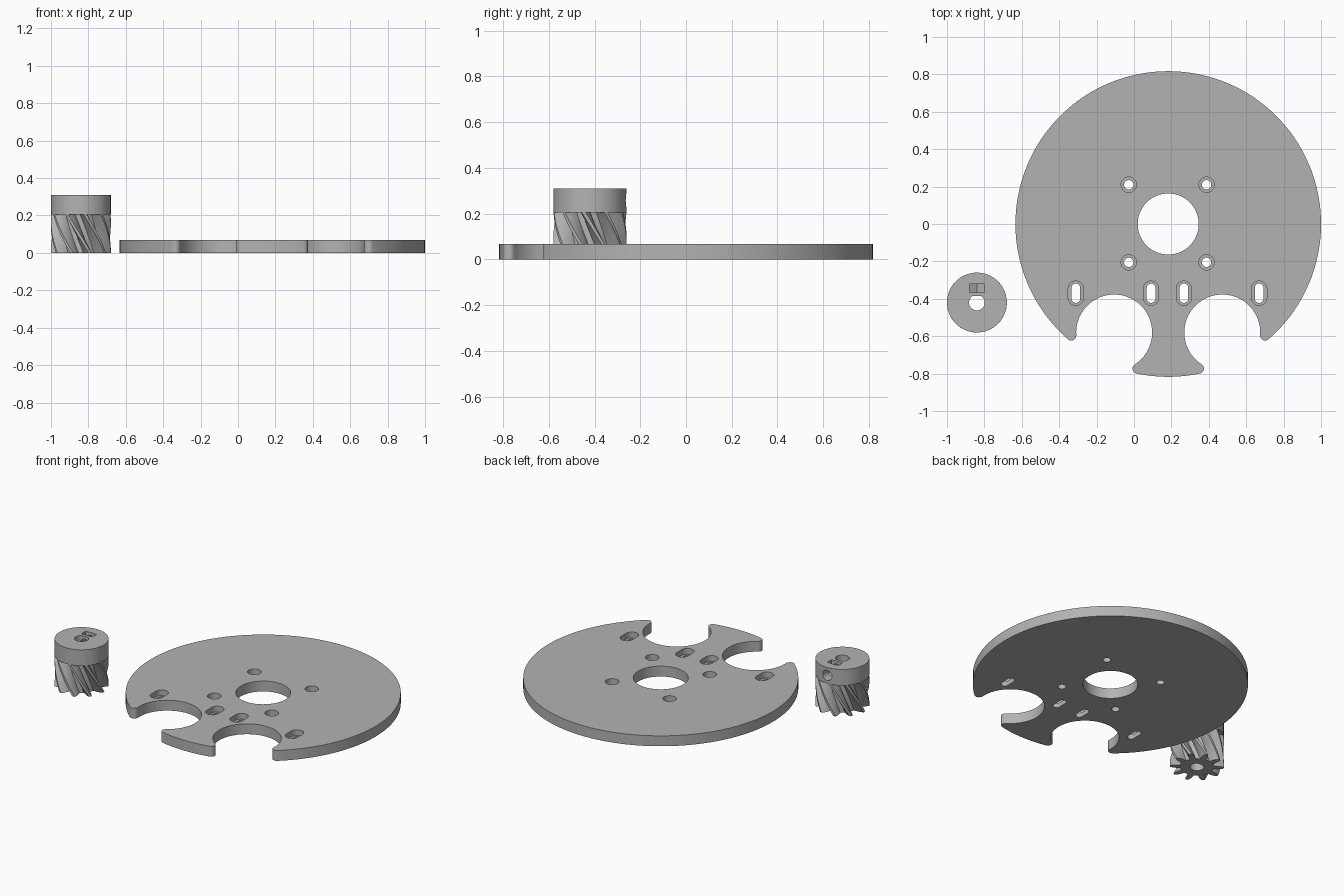
import bpy, bmesh, math
from mathutils import Vector

if "Cube" in bpy.data.objects:
    bpy.data.objects.remove(bpy.data.objects["Cube"])

grey = bpy.data.materials.new("mid_grey")
grey.diffuse_color = (0.45, 0.45, 0.45, 1)
grey.use_nodes = True
grey.node_tree.nodes["Principled BSDF"].inputs["Base Color"].default_value = grey.diffuse_color

DISC = Vector((0.183, 0.0))
R, THICK = 0.817, 0.068
NOTCH_R, FILLET = 0.203, 0.027
NOTCH_Y, NOTCH_DX = -0.58, 0.289
GEAR = Vector((-0.84, -0.42))
GEAR_R, GEAR_H, TOP = 0.16, 0.205, 0.31


def arc(c, r, a0, a1, n):
    return [(c[0] + r * math.cos(a0 + (a1 - a0) * i / n),
             c[1] + r * math.sin(a0 + (a1 - a0) * i / n)) for i in range(n + 1)]


def circle(c, r, n=48):
    return arc(c, r, 0, math.tau, n)[:-1]


def slot(c, r, half):
    """Vertical round-ended slot outline."""
    d = half - r
    return (arc((c[0], c[1] + d), r, 0, math.pi, 16)
            + arc((c[0], c[1] - d), r, math.pi, math.tau, 16))


def prism(name, pts, z0, z1, twist=0.0, steps=1, centre=(0, 0)):
    """Extrude an outline upwards, optionally twisting it about a centre."""
    bm = bmesh.new()
    rings = []
    for s in range(steps + 1):
        t = s / steps
        ca, sa = math.cos(twist * t), math.sin(twist * t)
        ring = []
        for x, y in pts:
            dx, dy = x - centre[0], y - centre[1]
            ring.append(bm.verts.new((centre[0] + ca * dx - sa * dy,
                                      centre[1] + sa * dx + ca * dy,
                                      z0 + (z1 - z0) * t)))
        rings.append(ring)
    n = len(pts)
    for a, b in zip(rings, rings[1:]):
        for i in range(n):
            j = (i + 1) % n
            bm.faces.new((a[i], a[j], b[j], b[i]))
    bm.faces.new(rings[0][::-1])
    bm.faces.new(rings[-1])
    bmesh.ops.recalc_face_normals(bm, faces=bm.faces)
    mesh = bpy.data.meshes.new(name)
    bm.to_mesh(mesh)
    bm.free()
    mesh.materials.append(grey)
    ob = bpy.data.objects.new(name, mesh)
    bpy.context.collection.objects.link(ob)
    return ob


def cut(ob, cutters):
    """Subtract each cutter, apply, and remove the cutter."""
    bpy.context.view_layer.objects.active = ob
    for c in cutters:
        c.hide_render = True
        m = ob.modifiers.new("cut", 'BOOLEAN')
        m.operation, m.solver, m.object = 'DIFFERENCE', 'EXACT', c
        bpy.ops.object.modifier_apply(modifier=m.name)
        bpy.data.objects.remove(c)


def smooth(ob, deg=30):
    bpy.ops.object.select_all(action='DESELECT')
    ob.select_set(True)
    bpy.context.view_layer.objects.active = ob
    bpy.ops.object.shade_smooth_by_angle(angle=math.radians(deg))


# --- Plate outline: right half, from the top round to the bottom middle ---
def angle(v):
    return math.atan2(v[1], v[0])


N = Vector((NOTCH_DX, NOTCH_Y))
d, ra, rb = N.length, R - FILLET, NOTCH_R + FILLET
along = (ra * ra - rb * rb + d * d) / (2 * d)
h = math.sqrt(ra * ra - along * along)
u = N / d
perp = Vector((-u.y, u.x))
outer, inner = u * along + perp * h, u * along - perp * h   # fillet centres

half = arc((0, 0), R, math.pi / 2, angle(outer), 64)
a0, a1 = angle(outer), angle(N - outer)
while a1 > a0:
    a1 -= math.tau
half += arc(outer, FILLET, a0, a1, 10)[1:]
a0, a1 = angle(outer - N), angle(inner - N)
while a1 < a0:
    a1 += math.tau
half += arc(N, NOTCH_R, a0, a1, 40)[1:]
a0, a1 = angle(N - inner), angle(inner)
while a1 > a0:
    a1 -= math.tau
half += arc(inner, FILLET, a0, a1, 10)[1:]
half += arc((0, 0), R, angle(inner), -math.pi / 2, 8)[1:]
outline = half + [(-x, y) for x, y in half[-2:0:-1]]
plate = prism("motor_plate", [(x + DISC.x, y) for x, y in outline], 0, THICK)

# --- Plate centre hole, stepped screw holes and stepped slots ---
STEP = 0.03
cutters = [prism("centre_cutter", circle(DISC, 0.163, 72), -0.1, 0.2)]
for sx in (-1, 1):
    for y in (0.21, -0.205):
        c = (DISC.x - 0.003 + sx * 0.208, y)
        cutters += [prism("screw_cutter", circle(c, 0.025, 32), -0.1, 0.2),
                    prism("head_cutter", circle(c, 0.041, 32), STEP, 0.2)]
    for dx in (0.088, 0.49):
        c = (DISC.x - 0.004 + sx * dx, -0.37)
        cutters += [prism("slot_cutter", slot(c, 0.023, 0.052), -0.1, 0.2),
                    prism("slot_head_cutter", slot(c, 0.041, 0.065), STEP, 0.2)]
cut(plate, cutters)
smooth(plate)

# --- Shaft bore with one flat ---
bore = [(x, min(y, GEAR.y + 0.036)) for x, y in circle(GEAR, 0.042, 40)]

# --- Helical gear ---
TEETH = 10
profile = []
for i in range(TEETH):
    base = math.tau * i / TEETH
    for r, f in ((0.1, -0.29), (0.117, -0.25), (0.14, -0.18), (GEAR_R, -0.08),
                 (GEAR_R, 0.08), (0.14, 0.18), (0.117, 0.25), (0.1, 0.29)):
        a = base + f * math.tau / TEETH
        profile.append((GEAR.x + r * math.cos(a), GEAR.y + r * math.sin(a)))
gear = prism("helical_gear", profile, 0, GEAR_H, -0.8, 12, GEAR)
cut(gear, [prism("bore_cutter", bore, -0.1, 0.5)])
smooth(gear, 20)

# --- Collar with bore, nut pocket and set screw hole ---
collar = prism("gear_collar", circle(GEAR, GEAR_R, 72), GEAR_H, TOP)
MID = 0.258
pocket = prism("nut_cutter", [(-0.04, 0.4), (-0.04, MID - 0.023),
                              (0, MID - 0.046), (0.04, MID - 0.023),
                              (0.04, 0.4)], 0.055, 0.1)
screw = prism("set_screw_cutter", circle((0, MID), 0.033, 32), 0.0, 0.3)
for ob in (pocket, screw):          # lay the outlines upright, running along y
    for v in ob.data.vertices:
        x, z, y = v.co
        v.co = (GEAR.x + x, GEAR.y + y, z)
    ob.data.flip_normals()
cut(collar, [prism("bore_cutter", bore, -0.1, 0.5), pocket, screw])
smooth(collar)
